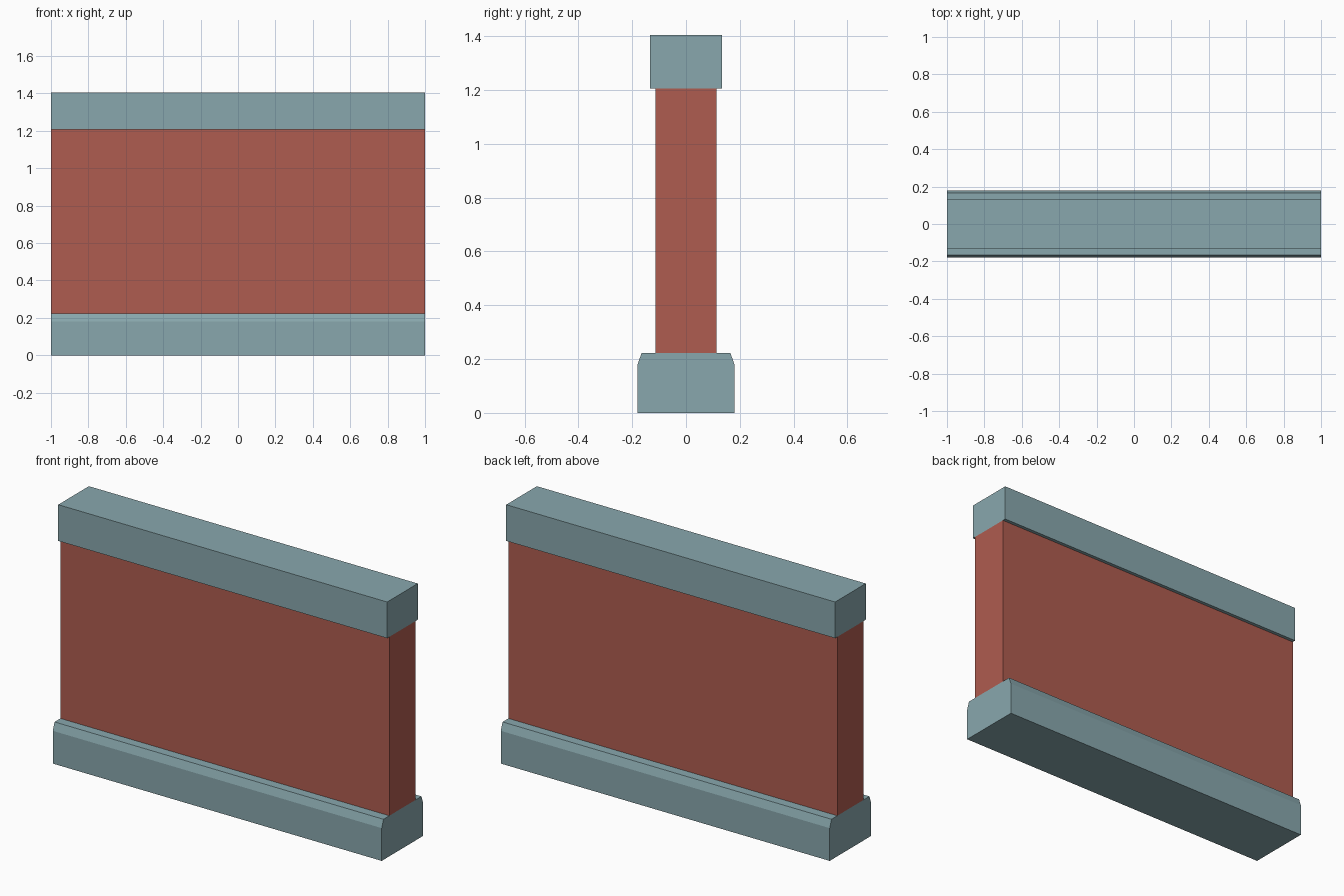
import bpy, bmesh

if "Cube" in bpy.data.objects:
    bpy.data.objects.remove(bpy.data.objects["Cube"])


def material(name, rgb):
    m = bpy.data.materials.new(name)
    m.diffuse_color = (*rgb, 1)
    m.use_nodes = True
    m.node_tree.nodes["Principled BSDF"].inputs["Base Color"].default_value = m.diffuse_color
    return m


def extrude_profile(name, half, mat, length=2.0):
    """Mirror a half profile of (y, z) points and run it along x."""
    pts = half + [(-y, z) for y, z in reversed(half)]
    bm = bmesh.new()
    face = bm.faces.new([bm.verts.new((-length / 2, y, z)) for y, z in pts])
    ext = bmesh.ops.extrude_face_region(bm, geom=[face], use_keep_orig=True)
    verts = [g for g in ext["geom"] if isinstance(g, bmesh.types.BMVert)]
    bmesh.ops.translate(bm, verts=verts, vec=(length, 0, 0))
    bmesh.ops.recalc_face_normals(bm, faces=bm.faces)
    mesh = bpy.data.meshes.new(name)
    bm.to_mesh(mesh)
    bm.free()
    mesh.materials.append(mat)
    obj = bpy.data.objects.new(name, mesh)
    bpy.context.collection.objects.link(obj)
    return obj


stone = material("stone", (0.25, 0.39, 0.42))
brick = material("brick", (0.43, 0.107, 0.08))

# Plinth with chamfered top edges
extrude_profile("wall_base", [(0.18, 0), (0.18, 0.18), (0.165, 0.223)], stone)
# Brick panel between plinth and coping
extrude_profile("wall_panel", [(0.114, 0.223), (0.114, 1.206)], brick)
# Square coping
extrude_profile("wall_cap", [(0.133, 1.206), (0.133, 1.405)], stone)
